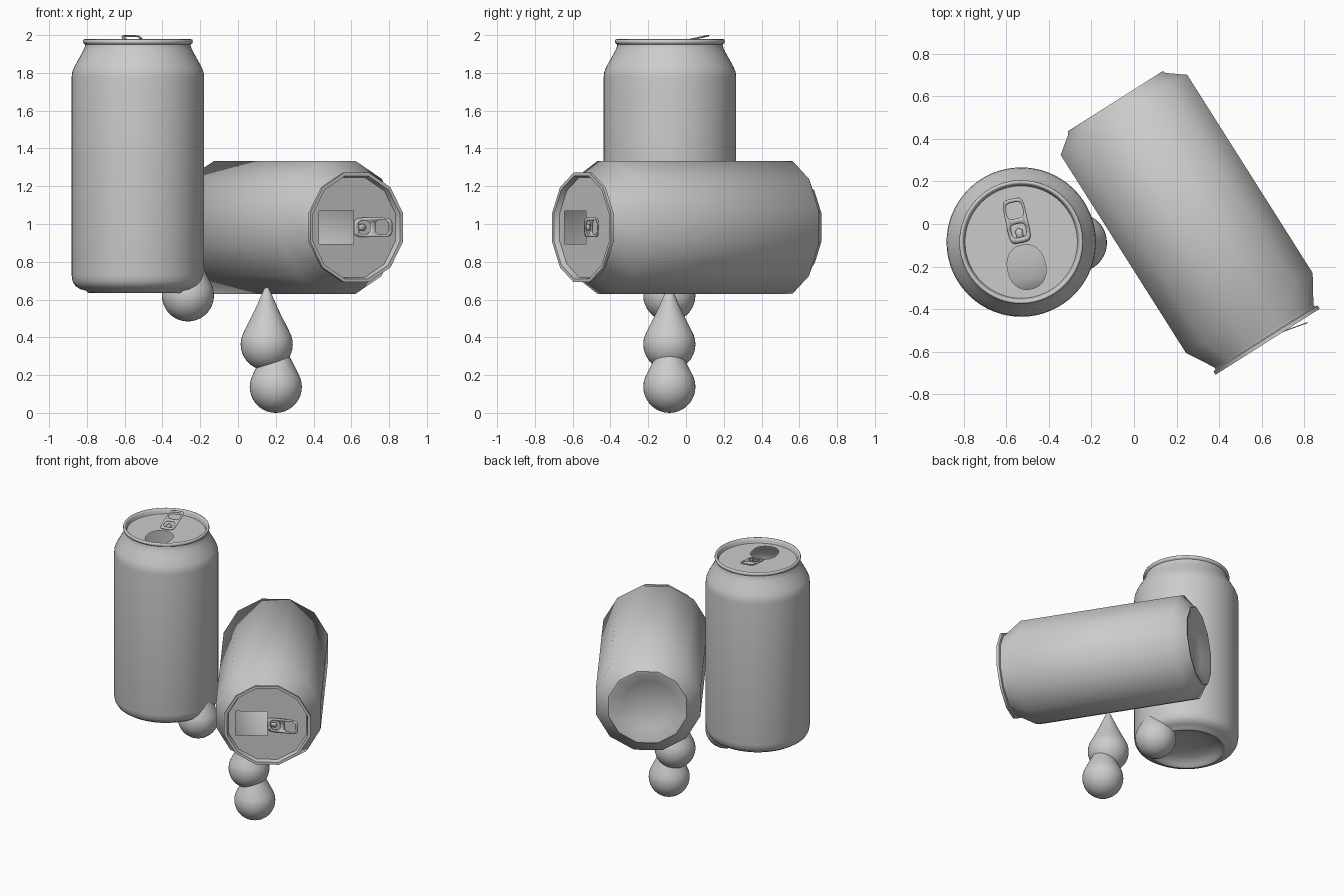
import bpy, bmesh
from math import sin, cos, pi, radians
from mathutils import Matrix, Vector

if "Cube" in bpy.data.objects:
    bpy.data.objects.remove(bpy.data.objects["Cube"])


def finish(bm, name, matrix, angle=50):
    mesh = bpy.data.meshes.new(name)
    bm.to_mesh(mesh)
    bm.free()
    ob = bpy.data.objects.new(name, mesh)
    bpy.context.collection.objects.link(ob)
    ob.matrix_world = matrix
    bpy.ops.object.select_all(action='DESELECT')
    ob.select_set(True)
    bpy.context.view_layer.objects.active = ob
    bpy.ops.object.shade_smooth_by_angle(angle=radians(angle))
    return ob


def lathe(bm, profile, n, offset=0.0):
    """Revolve (radius, z) points around z; returns the last ring."""
    prev = None
    for r, z in profile:
        if r == 0:
            ring = [bm.verts.new((0, 0, z))]
        else:
            ring = [bm.verts.new((r * cos(2 * pi * (i + offset) / n),
                                  r * sin(2 * pi * (i + offset) / n), z)) for i in range(n)]
        if prev:
            for i in range(n):
                j = (i + 1) % n
                a, b, c, d = (prev[i % len(prev)], prev[j % len(prev)],
                              ring[j % len(ring)], ring[i % len(ring)])
                bm.faces.new(list(dict.fromkeys((a, b, c, d))))
        prev = ring
    return prev


def ring_edges(bm, verts):
    edges = []
    for a, b in zip(verts, verts[1:] + verts[:1]):
        edges.append(bm.edges.get((a, b)) or bm.edges.new((a, b)))
    return edges


def rounded(cx, rx, ry, n, power):
    """Superellipse outline in the lid plane."""
    pts = []
    for i in range(n):
        c, s = cos(2 * pi * (i + .5) / n), sin(2 * pi * (i + .5) / n)
        pts.append((cx + rx * abs(c) ** power * (1 if c > 0 else -1),
                    ry * abs(s) ** power * (1 if s > 0 else -1)))
    return pts


def rectangle(x0, x1, h):
    return [(x0, -h), (x1, -h), (x1, h), (x0, h)]


LID_Z = 1.308


def make_can(name, profile, n, offset, opening, matrix):
    # shell, with a lid pierced by the drinking opening
    bm = bmesh.new()
    rim = lathe(bm, profile, n, offset)
    hole = [bm.verts.new((x, y, LID_Z)) for x, y in opening]
    bmesh.ops.triangle_fill(bm, use_beauty=True, normal=(0, 0, 1),
                            edges=ring_edges(bm, rim) + ring_edges(bm, hole))
    bmesh.ops.recalc_face_normals(bm, faces=bm.faces)
    finish(bm, name + "_shell", matrix, 60)


def make_tab(name, n, matrix):
    # raised pull tab with a finger hole and a rivet hole
    bm = bmesh.new()
    edges = []
    for pts in (rounded(.105, .108, .052, n * 2, .4),
                rounded(.155, .040, .040, n, .6),
                rounded(.056, .034, .036, n, .6)):
        edges += ring_edges(bm, [bm.verts.new((x, y, 0)) for x, y in pts])
    bmesh.ops.triangle_fill(bm, use_beauty=True, normal=(0, 0, 1), edges=edges)
    # rivet tongue
    tongue = [(.0, -.014), (.055, -.018), (.068, 0), (.055, .018), (.0, .014)]
    bm.faces.new([bm.verts.new((x, y, -.003)) for x, y in tongue])
    tilt = Matrix.Translation((0, 0, LID_Z + .009)) @ Matrix.Rotation(-.215, 4, 'Y')
    tab = finish(bm, name + "_pull_tab", matrix @ tilt, 40)
    mod = tab.modifiers.new("thickness", 'SOLIDIFY')
    mod.thickness = .005
    mod.offset = 0


def frame(origin, u, w):
    u, w = Vector(u).normalized(), Vector(w).normalized()
    m = Matrix((u, w.cross(u), w)).transposed().to_4x4()
    m.translation = origin
    return m


# standing can: smooth and round
smooth_profile = [(0, .065), (.1, .06), (.18, .045), (.235, .02), (.248, .003), (.256, 0),
                  (.266, .002), (.275, .012), (.305, .02), (.332, .038), (.346, .062),
                  (.351, .095), (.351, 1.14), (.348, 1.168), (.338, 1.195), (.31, 1.245),
                  (.288, 1.285), (.28, 1.305), (.279, 1.316), (.288, 1.321), (.291, 1.33),
                  (.288, 1.341), (.28, 1.344), (.273, 1.339), (.269, 1.325), (.264, LID_Z)]
standing = frame((-.53, -.085, .635), (-.21, .977, 0), (0, 0, 1))
make_can("standing_can", smooth_profile, 64, 0, rounded(-.12, .105, .09, 32, .9), standing)
make_tab("standing_can", 16, standing)

# lying can: twelve-sided, flats facing up and sideways
k = 1 / cos(pi / 12)
low_profile = [(0, .06), (.17, .045), (.25, 0), (.264, 0), (.272, .015), (.352, .076),
               (.352, 1.178), (.276, 1.305), (.276, 1.316), (.29, 1.321), (.29, 1.338),
               (.272, 1.338), (.264, LID_Z)]
low_profile = [(r * k, z) for r, z in low_profile]
lying = frame((-.088, .577, .982), (.845, .535, 0), (.535, -.845, 0))
make_can("lying_can", low_profile, 12, .5, rectangle(-.215, 0, .088), lying)
make_tab("lying_can", 8, lying)

# teardrops, tips up
R = .138
drop_profile = [(0, 0)] + [(R * cos(radians(a)), R + R * sin(radians(a))) for a in range(-80, 21, 10)]
drop_profile += [(.117, .212), (.098, .25), (.075, .295), (.052, .345), (.03, .395),
                 (.016, .427), (.008, .437), (0, .44)]
for name, x, z in (("lower_drop", .2, 0), ("upper_drop", .152, .225), ("side_drop", -.265, .484)):
    bm = bmesh.new()
    lathe(bm, drop_profile, 40)
    bmesh.ops.recalc_face_normals(bm, faces=bm.faces)
    finish(bm, name, Matrix.Translation((x, -.088, z)), 60)
